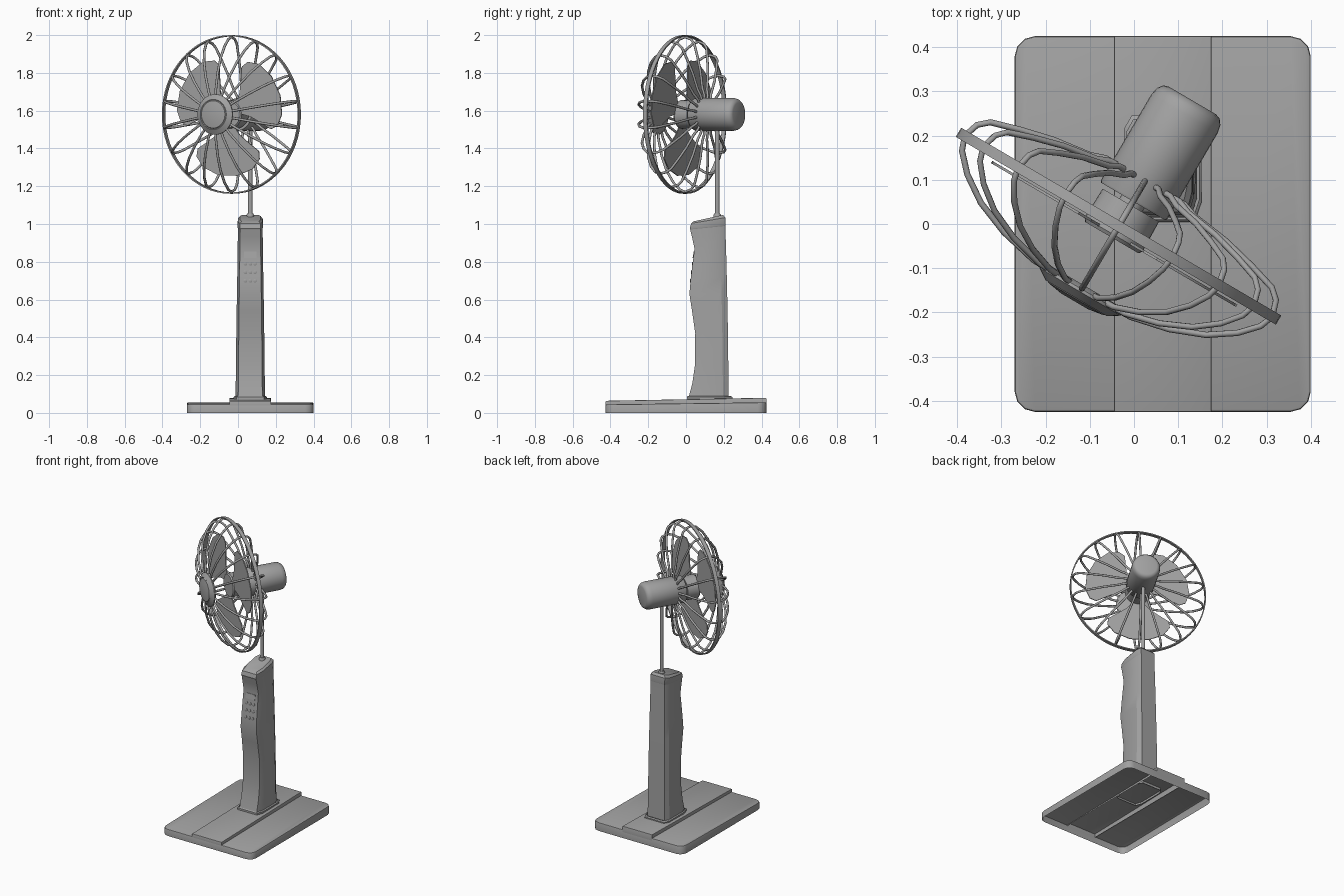
import bpy, bmesh, math
from mathutils import Matrix, Vector

cube = bpy.data.objects.get("Cube")
if cube:
    bpy.data.objects.remove(cube)

grey = bpy.data.materials.new("plain_grey")
grey.use_nodes = True
GREY = (0.36, 0.36, 0.36, 1)
grey.diffuse_color = GREY
grey.node_tree.nodes["Principled BSDF"].inputs["Base Color"].default_value = GREY

CX = 0.065                      # middle of the strip, column and pole
COL_Y = 0.165                   # pole position
STRIP = (CX - 0.11, CX + 0.11)  # sides of the raised strip
# Head frame: local x across, y up, z along the axis towards the front
a = math.radians(30.4)
HEAD = Matrix(((math.cos(a), 0, -math.sin(a), -0.035),
               (-math.sin(a), 0, -math.cos(a), -0.005),
               (0, 1, 0, 1.58),
               (0, 0, 0, 1)))


def finish(bm, name, matrix=None, angle=35):
    mesh = bpy.data.meshes.new(name)
    bm.to_mesh(mesh)
    bm.free()
    obj = bpy.data.objects.new(name, mesh)
    bpy.context.collection.objects.link(obj)
    if matrix:
        obj.matrix_world = matrix
    mesh.materials.append(grey)
    bpy.ops.object.select_all(action='DESELECT')
    obj.select_set(True)
    bpy.context.view_layer.objects.active = obj
    bpy.ops.object.shade_smooth_by_angle(angle=math.radians(angle))


def loft(name, rings, matrix=None, closed=False, caps=True, angle=35):
    """Skin a list of equal-length point rings."""
    bm = bmesh.new()
    loops = [[bm.verts.new(p) for p in ring] for ring in rings]
    pairs = list(zip(loops, loops[1:]))
    if closed:
        pairs.append((loops[-1], loops[0]))
    for lo, hi in pairs:
        n = len(lo)
        for i in range(n):
            j = (i + 1) % n
            bm.faces.new((lo[i], lo[j], hi[j], hi[i]))
    if caps and not closed:
        bm.faces.new(loops[0])
        bm.faces.new(loops[-1])
    bmesh.ops.recalc_face_normals(bm, faces=bm.faces)
    finish(bm, name, matrix, angle)


def lathe(name, profile, matrix, sides=32, closed=False):
    """Revolve (radius, height) points round local z."""
    turn = [2 * math.pi * i / sides for i in range(sides)]
    rings = [[(r * math.cos(t), r * math.sin(t), z) for t in turn] for r, z in profile]
    loft(name, rings, matrix, closed)


def shell(name, x0, x1, z0, front, back, corner, edge, gap=None):
    """Plate with a sloping top and open underside; gap leaves out a band of the top."""
    bm = bmesh.new()
    bmesh.ops.create_cube(bm, size=1)
    for v in bm.verts:
        top = front if v.co.y < 0 else back
        v.co = (x0 if v.co.x < 0 else x1, 0.85 * v.co.y, z0 if v.co.z < 0 else top)
    if corner:
        upright = [e for e in bm.edges if abs(e.verts[0].co.z - e.verts[1].co.z) > 0.02]
        bmesh.ops.bevel(bm, geom=upright, offset=corner, segments=3,
                        profile=0.5, affect='EDGES')
    rim = [e for e in bm.edges if min(v.co.z for v in e.verts) > z0 + 0.015]
    bmesh.ops.bevel(bm, geom=rim, offset=edge, segments=2, profile=0.5, affect='EDGES')
    for x in gap or ():
        bmesh.ops.bisect_plane(bm, geom=bm.verts[:] + bm.edges[:] + bm.faces[:],
                               plane_co=(x, 0, 0), plane_no=(1, 0, 0))
    bmesh.ops.recalc_face_normals(bm, faces=bm.faces)
    drop = [f for f in bm.faces if f.normal.z < -0.9 or (
        gap and f.normal.z > 0.9 and gap[0] < f.calc_center_median().x < gap[1])]
    bmesh.ops.delete(bm, geom=drop, context='FACES')
    finish(bm, name)


# Base, hollow underneath
shell("base_plate", -0.27, 0.40, 0, 0.045, 0.056, 0.045, 0.006, STRIP)
shell("base_strip", *STRIP, 0.04, 0.064, 0.08, 0, 0.004)


# Column with chamfered corners
def column_ring(z, front, back, half, lift=0.0):
    outline = [(half * 0.82, front), (half, front + 0.045),
               (half, back - 0.03), (half * 0.8, back)]
    pts = outline + [(-x, y) for x, y in reversed(outline)]
    return [(CX + x, y, z + lift * (y - front)) for x, y in pts]


loft("column_foot", [column_ring(0.06, 0.005, 0.245, 0.088),
                     column_ring(0.084, 0.005, 0.245, 0.088),
                     column_ring(0.09, 0.01, 0.237, 0.082)], caps=False)
loft("column", [column_ring(*s) for s in (
    (0.085, 0.015, 0.226, 0.078), (0.16, 0.034, 0.225, 0.077),
    (0.25, 0.047, 0.224, 0.076), (0.42, 0.049, 0.222, 0.074),
    (0.54, 0.032, 0.220, 0.072), (0.63, 0.018, 0.218, 0.071),
    (0.72, 0.026, 0.216, 0.069), (0.80, 0.036, 0.214, 0.068),
    (0.87, 0.045, 0.212, 0.067), (0.93, 0.032, 0.210, 0.066),
    (0.972, 0.022, 0.209, 0.065, 0.1))], angle=25)
loft("column_cap", [column_ring(0.971, 0.022, 0.209, 0.065, 0.1),
                    column_ring(0.976, 0.020, 0.210, 0.067, 0.1),
                    column_ring(1.003, 0.027, 0.208, 0.066, 0.17),
                    column_ring(1.014, 0.040, 0.196, 0.055, 0.22)])

# Control buttons and display on the front of the column
for z in (0.70, 0.745, 0.79):
    for col in (-1, 0, 1):
        y = 0.024 + 0.13 * (z - 0.70)
        place = Matrix.Translation((CX + col * 0.026, y, z)) @ Matrix.Rotation(math.pi / 2, 4, 'X')
        lathe("button", [(0.010, -0.005), (0.010, 0.002), (0.008, 0.003)], place, 12)
loft("display_plate", [[(CX + x, y + d, z) for x, y, z in (
    (-0.034, 0.038, 0.82), (0.034, 0.038, 0.82), (0.034, 0.044, 0.855), (-0.034, 0.044, 0.855))]
    for d in (-0.003, 0.003)])

# Pole
upright_axis = Matrix.Translation((CX, COL_Y, 0))
lathe("pole_collar", [(0.019, 1.02), (0.019, 1.05), (0.015, 1.056)], upright_axis, 16)
lathe("pole", [(0.012, 1.02), (0.012, 1.57)], upright_axis, 16)

# Motor and hub
lathe("motor", [(0.062, -0.330), (0.074, -0.326), (0.083, -0.314), (0.087, -0.295),
                (0.087, -0.07), (0.084, -0.065)], HEAD)
lathe("hub", [(0.03, -0.068), (0.03, -0.055), (0.074, -0.055), (0.076, 0.022),
              (0.07, 0.03)], HEAD)

# Three flat, broad blades with rounded tips
half_blade = [(0.05, 20), (0.13, 33), (0.20, 41), (0.265, 45), (0.30, 40),
              (0.322, 28), (0.328, 10)]
outline = half_blade + [(r, -d) for r, d in reversed(half_blade)]
for centre in (148, 28, -92):
    flat = [(r * math.cos(math.radians(centre + d)), r * math.sin(math.radians(centre + d)))
            for r, d in outline]
    loft("blade", [[(x, y, z) for x, y in flat] for z in (0.017, 0.023)], HEAD)

# Guard: outer band, front cap, and looped wires
lathe("guard_band", [(0.413, -0.012), (0.42, -0.012), (0.42, 0.012), (0.413, 0.012)],
      HEAD, 64, closed=True)
lathe("guard_cap", [(0.09, 0.155), (0.107, 0.165), (0.107, 0.172), (0.08, 0.189),
                    (0.076, 0.187), (0.072, 0.191), (0.035, 0.197)], HEAD, 40)

path = [(0.07, 0.165), (0.13, 0.163), (0.22, 0.143), (0.30, 0.112), (0.36, 0.072),
        (0.398, 0.032), (0.410, 0.0), (0.398, -0.036), (0.375, -0.056), (0.31, -0.075),
        (0.23, -0.094), (0.14, -0.106), (0.105, -0.118), (0.07, -0.118)]
WIRES, SIDES, THICK = 18, 8, 0.007
for k in range(WIRES):
    t = math.radians(90) + 2 * math.pi * k / WIRES
    out, side = Vector((math.cos(t), math.sin(t), 0)), Vector((-math.sin(t), math.cos(t), 0))
    rings = []
    for i, (r, z) in enumerate(path):
        r0, z0 = path[max(i - 1, 0)]
        r1, z1 = path[min(i + 1, len(path) - 1)]
        run = (out * (r1 - r0) + Vector((0, 0, z1 - z0))).normalized()
        normal = run.cross(side)
        middle = out * r + Vector((0, 0, z))
        rings.append([middle + THICK * (side * math.cos(q) + normal * math.sin(q))
                      for q in (2 * math.pi * j / SIDES for j in range(SIDES))])
    loft("guard_wire", rings, HEAD, angle=60)
